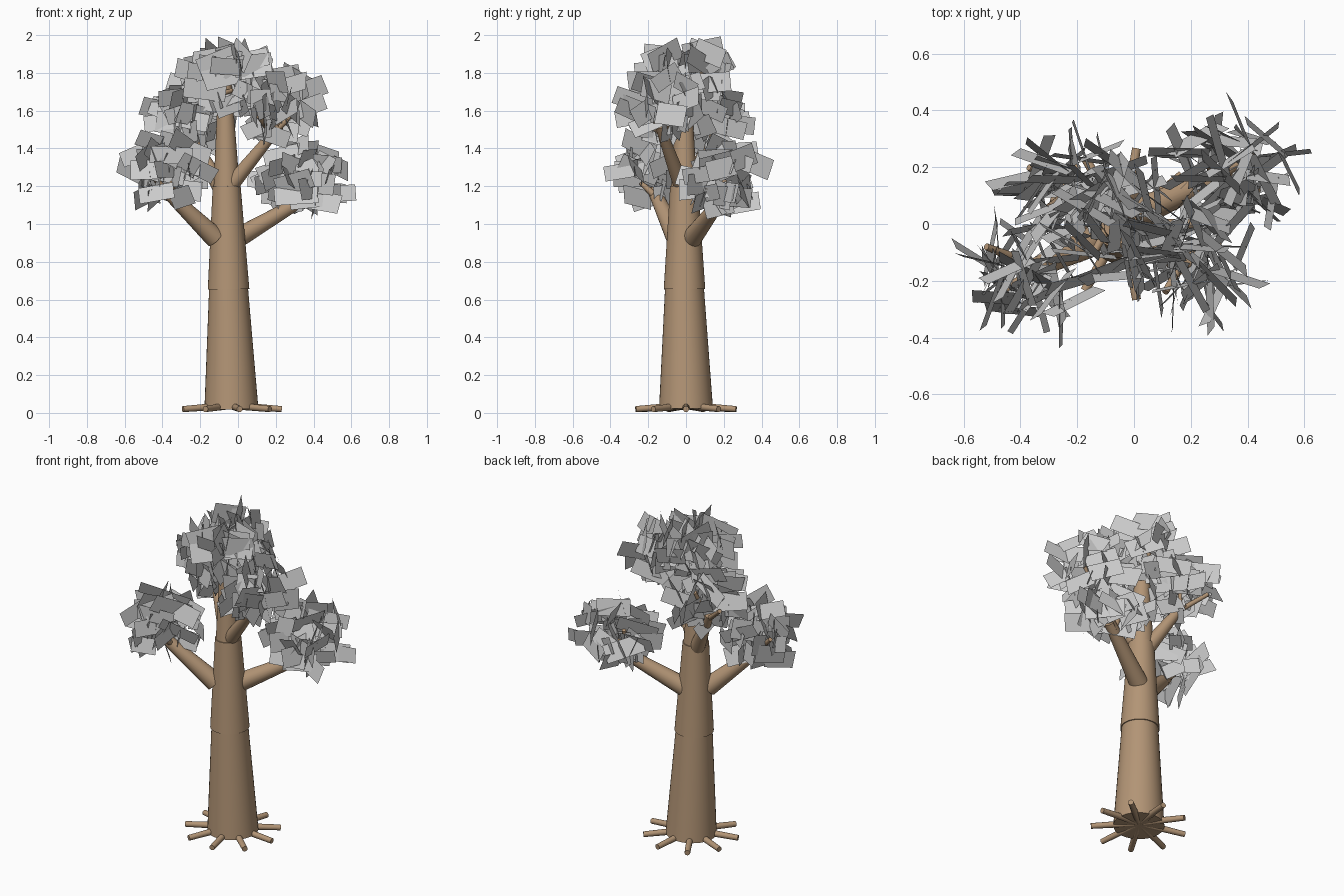
import bpy, bmesh, random
from math import radians, cos, sin, pi
from mathutils import Vector, Matrix

if "Cube" in bpy.data.objects:
    bpy.data.objects.remove(bpy.data.objects["Cube"])

random.seed(11)

bark = bpy.data.materials.new("bark")
bark.diffuse_color = (0.45, 0.3, 0.18, 1)
bark.use_nodes = True
bark.node_tree.nodes["Principled BSDF"].inputs["Base Color"].default_value = bark.diffuse_color


def make_object(name, bm, material=None):
    mesh = bpy.data.meshes.new(name)
    bm.to_mesh(mesh)
    bm.free()
    obj = bpy.data.objects.new(name, mesh)
    bpy.context.collection.objects.link(obj)
    if material:
        mesh.materials.append(material)
    return obj


def limb(name, start, end, r1, r2, sides=24):
    """Tapered cylinder between two points."""
    a, b = Vector(start), Vector(end)
    d = b - a
    turn = d.to_track_quat('Z', 'Y').to_matrix().to_4x4()
    bm = bmesh.new()
    bmesh.ops.create_cone(bm, cap_ends=True, segments=sides, radius1=r1, radius2=r2,
                          depth=d.length, matrix=Matrix.Translation((a + b) / 2) @ turn)
    for f in bm.faces:
        f.smooth = len(f.verts) == 4
    for e in bm.edges:
        e.smooth = all(len(f.verts) == 4 for f in e.link_faces)
    return make_object(name, bm, bark)


# Trunk in three stacked tapered sections
limb("trunk_lower", (-0.035, 0, 0.02), (-0.05, -0.008, 0.66), 0.143, 0.103, 40)
limb("trunk_middle", (-0.05, -0.008, 0.655), (-0.06, -0.01, 1.2), 0.11, 0.074, 40)
limb("trunk_upper", (-0.06, -0.01, 1.195), (-0.07, -0.01, 1.75), 0.069, 0.035, 40)

# Roots radiating on the ground
for i in range(9):
    t = radians(40 * i)
    limb(f"root_{i + 1}", (-0.038, 0, 0.04),
         (-0.038 + 0.27 * cos(t), 0.27 * sin(t), 0.02), 0.02, 0.016, 14)

# Branches: name, start, end, start radius, end radius, twig tips
branches = [
    ("low_right", (-0.03, 0.02, 0.91), (0.33, 0.18, 1.12), 0.055, 0.032,
     [(0.42, 0.24, 1.19), (0.44, 0.12, 1.19), (0.27, 0.22, 1.27)]),
    ("low_left", (-0.12, -0.05, 0.925), (-0.38, -0.17, 1.175), 0.055, 0.032,
     [(-0.52, -0.08, 1.31), (-0.35, -0.24, 1.22), (-0.46, -0.24, 1.26)]),
    ("high_right", (-0.05, -0.02, 1.19), (0.22, -0.14, 1.52), 0.043, 0.024,
     [(0.26, -0.17, 1.55), (0.11, -0.24, 1.57), (0.3, -0.07, 1.6)]),
    ("high_left", (-0.08, 0.01, 1.17), (-0.25, 0.13, 1.47), 0.045, 0.024,
     [(-0.37, 0.2, 1.55), (-0.2, 0.2, 1.62), (-0.3, 0.06, 1.6)]),
    ("crown", (-0.07, -0.01, 1.5), (-0.09, 0.0, 1.72), 0.04, 0.025,
     [(-0.14, -0.1, 1.7), (-0.02, -0.1, 1.71), (-0.04, 0.1, 1.82)]),
]
for name, a, b, r1, r2, tips in branches:
    limb(name + "_branch", a, b, r1, r2)
    fork = Vector(a).lerp(Vector(b), 0.85)
    for k, tip in enumerate(tips):
        limb(f"{name}_twig_{k + 1}", fork, tip, r2 * 0.65, 0.012, 12)


def leaf_cluster(name, centre, spread, count):
    """Rectangular, mostly upright leaf cards scattered in an ellipsoid."""
    bm = bmesh.new()
    made = 0
    while made < count:
        p = Vector([random.uniform(-1, 1) for _ in range(3)])
        if p.length > 1:
            continue
        pos = Vector(centre) + Vector([p[i] * spread[i] for i in range(3)])
        w = random.uniform(0.15, 0.24) / 2
        h = random.uniform(0.08, 0.115) / 2
        turn = (Matrix.Rotation(random.uniform(0, 2 * pi), 3, 'Z')
                @ Matrix.Rotation(radians(random.uniform(-24, 24)), 3, 'X')
                @ Matrix.Rotation(radians(random.uniform(-28, 28)), 3, 'Y'))
        pts = [pos + turn @ Vector((x, 0, z))
               for x, z in ((-w, -h), (w, -h), (w, h), (-w, h))]
        if any(v.z > 2 or abs(v.x) > 0.655 or abs(v.y) > 0.475 for v in pts):
            continue
        bm.faces.new([bm.verts.new(v) for v in pts])
        made += 1
    return make_object(name, bm)


# Foliage
leaf_cluster("leaves_low_right", (0.36, 0.2, 1.24), (0.21, 0.19, 0.18), 56)
leaf_cluster("leaves_low_left", (-0.38, -0.18, 1.27), (0.21, 0.18, 0.18), 56)
leaf_cluster("leaves_high_right", (0.21, -0.12, 1.63), (0.2, 0.18, 0.18), 56)
leaf_cluster("leaves_high_left", (-0.22, 0.12, 1.58), (0.2, 0.16, 0.2), 56)
leaf_cluster("leaves_crown", (-0.05, 0.0, 1.79), (0.2, 0.2, 0.19), 64)
